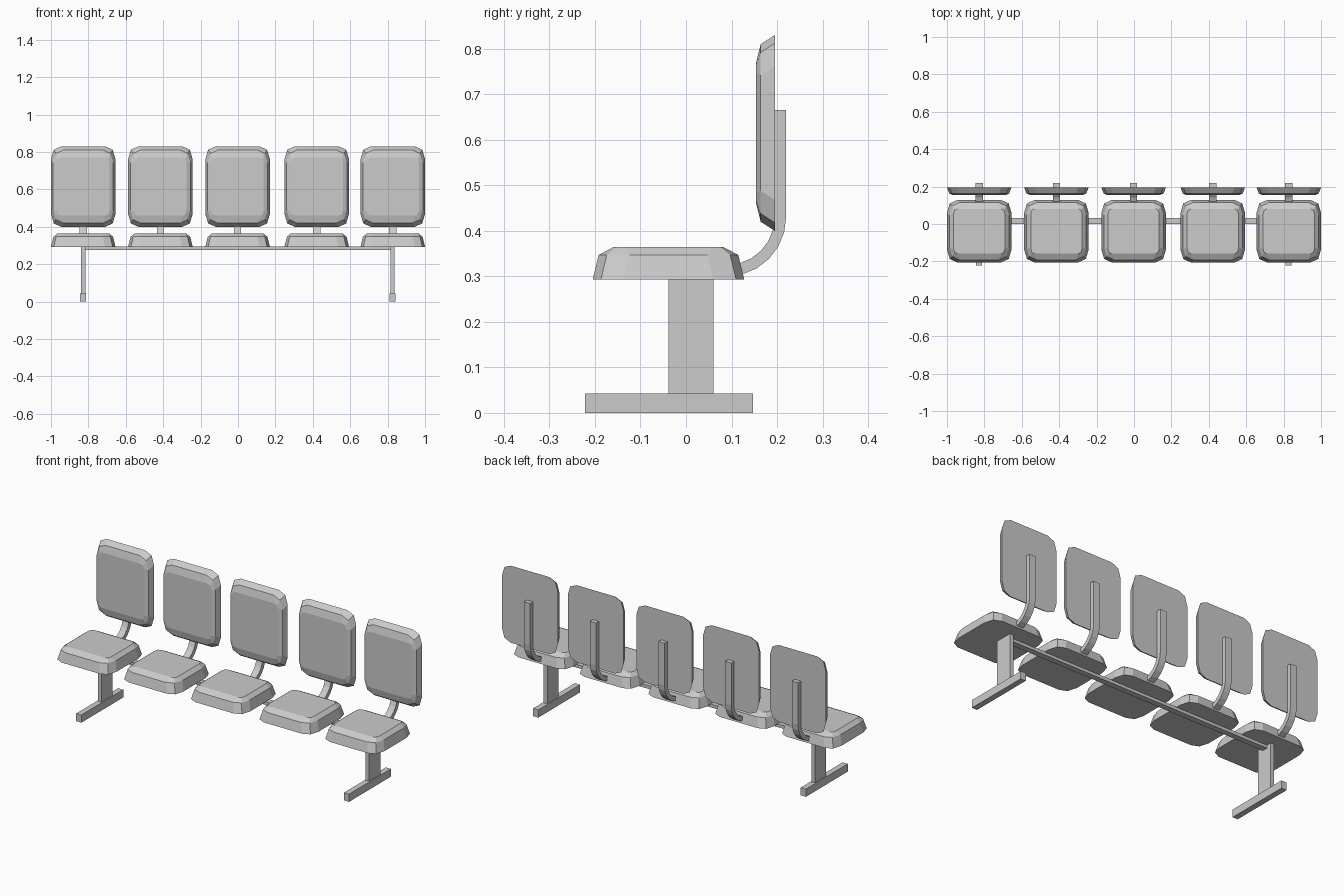
import bpy, bmesh
from math import sin, cos, pi
from mathutils import Vector

if "Cube" in bpy.data.objects:
    bpy.data.objects.remove(bpy.data.objects["Cube"])


def finish(name, bm):
    bmesh.ops.recalc_face_normals(bm, faces=bm.faces[:])
    me = bpy.data.meshes.new(name)
    bm.to_mesh(me)
    bm.free()
    ob = bpy.data.objects.new(name, me)
    bpy.context.collection.objects.link(ob)
    return ob


def box(name, lo, hi):
    bm = bmesh.new()
    bmesh.ops.create_cube(bm, size=1)
    for v in bm.verts:
        v.co = [l + (c + 0.5) * (h - l) for l, h, c in zip(lo, hi, v.co)]
    return finish(name, bm)


def outline(hx, hy, k):
    """Rectangle with two-facet corners, counter-clockwise; k scales the corners."""
    corner = [(hx, hy - 0.068 * k), (hx - 0.015 * k, hy - 0.018 * k), (hx - 0.055 * k, hy)]
    pts = []
    for sx, sy in ((1, 1), (-1, 1), (-1, -1), (1, -1)):
        c = corner if sx * sy > 0 else corner[::-1]
        pts += [(sx * x, sy * y) for x, y in c]
    return pts


def cushion(name, hx, hy, levels, place):
    """Stack of outlines (inset x, inset y, height, corner scale) closed at both ends."""
    bm = bmesh.new()
    rings = [[bm.verts.new(place(u, v, h)) for u, v in outline(hx - ix, hy - iy, k)]
             for ix, iy, h, k in levels]
    for a, b in zip(rings, rings[1:]):
        for i in range(len(a)):
            j = (i + 1) % len(a)
            bm.faces.new((a[i], a[j], b[j], b[i]))
    bm.faces.new(rings[0][::-1])
    bm.faces.new(rings[-1])
    return finish(name, bm)


def bracket(name, x):
    """Flat bar curving from under the seat up behind the backrest."""
    cy, cz, w = 0.09, 0.43, 0.019
    angles = [-pi / 2 + i * pi / 12 for i in range(7)]
    outer = [(cy + 0.13 * cos(a), cz + 0.13 * sin(a)) for a in angles] + [(0.22, 0.665)]
    inner = [(cy + 0.105 * cos(a), cz + 0.105 * sin(a)) for a in angles] + [(0.195, 0.665)]
    bm = bmesh.new()
    face = bm.faces.new([bm.verts.new((x - w, y, z)) for y, z in outer + inner[::-1]])
    ext = bmesh.ops.extrude_face_region(bm, geom=[face], use_keep_orig=True)
    verts = [g for g in ext["geom"] if isinstance(g, bmesh.types.BMVert)]
    bmesh.ops.translate(bm, vec=Vector((2 * w, 0, 0)), verts=verts)
    return finish(name, bm)


# Five seats, each with backrest and bracket
for i, x in enumerate((-0.8275, -0.415, -0.002, 0.421, 0.8275), 1):
    cushion(f"seat_{i}", 0.1725, 0.1665,
            [(0, 0, 0.293, 1), (0.013, 0.013, 0.347, 1), (0.036, 0.047, 0.365, 0.35)],
            lambda u, v, h: (x + u, v - 0.0385, h))
    cushion(f"backrest_{i}", 0.1725, 0.215,
            [(0, 0, 0.195, 1), (0.012, 0.02, 0.164, 1), (0.033, 0.06, 0.154, 0.35)],
            lambda u, v, h: (x + u, h, v + 0.615))
    bracket(f"bracket_{i}", x)

# Rail joining the seats
box("rail", (-0.82, 0.0, 0.277), (0.82, 0.032, 0.295))

# T-shaped legs
for side, x in (("left", -0.8275), ("right", 0.8255)):
    box(f"{side}_post", (x - 0.011, -0.038, 0.04), (x + 0.011, 0.06, 0.296))
    box(f"{side}_foot", (x - 0.016, -0.222, 0), (x + 0.016, 0.147, 0.043))
